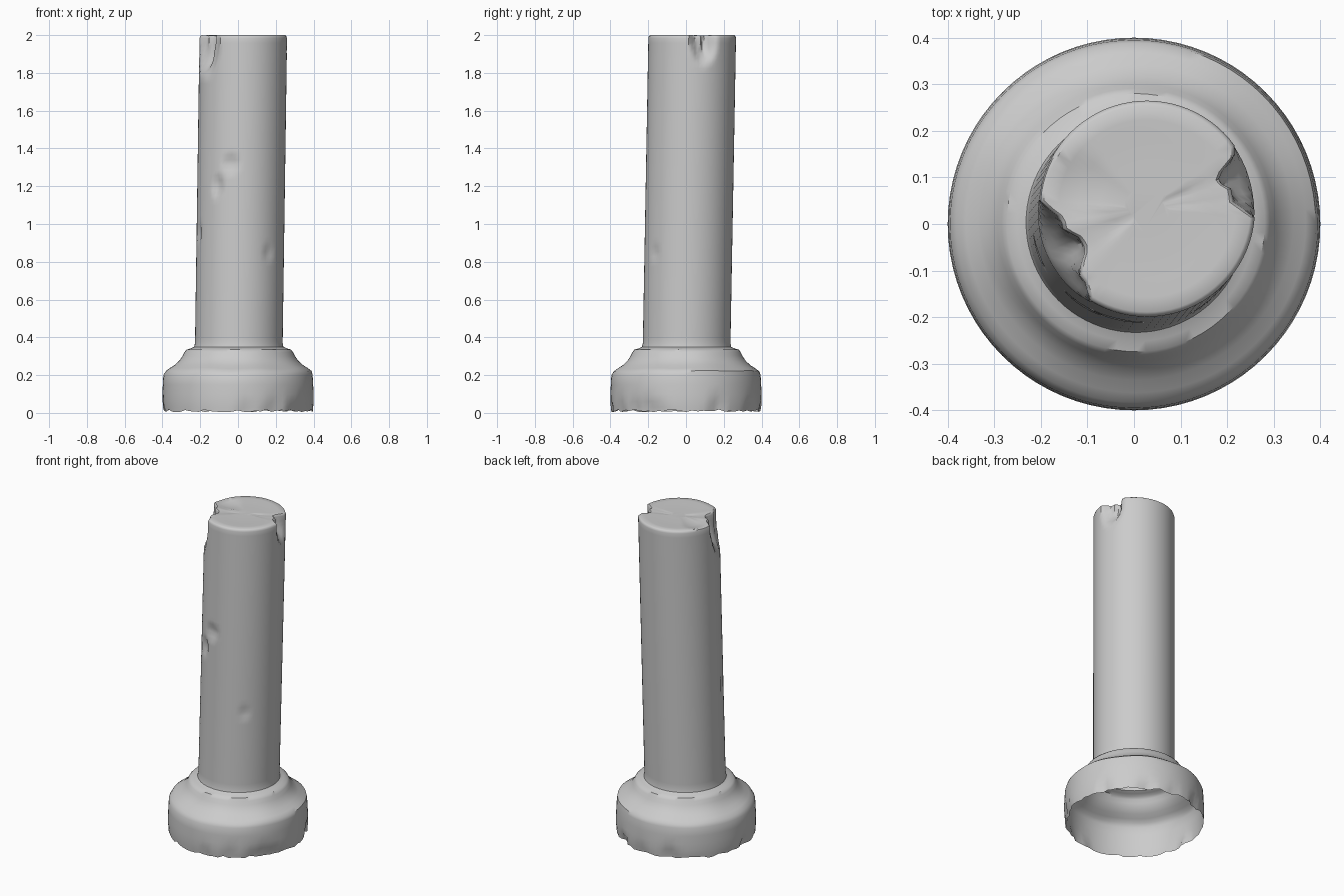
import bpy, bmesh, random
from math import sin, cos, pi, radians, atan2

if "Cube" in bpy.data.objects:
    bpy.data.objects.remove(bpy.data.objects["Cube"])

random.seed(4)
SEG = 80

# Dents: angle (deg), height, angular half-width, vertical half-height, depth as radius fraction
DENTS = [
    (200, 2.02, 24, 0.24, 0.20), (216, 1.97, 22, 0.20, 0.12),   # big broken rim, front left
    (14, 2.02, 18, 0.18, 0.20), (24, 1.96, 10, 0.10, 0.08),     # broken rim, right
    (256, 1.32, 12, 0.05, 0.06), (237, 1.20, 9, 0.06, 0.06),    # small knocks on the front
    (200, 0.95, 7, 0.05, 0.04), (310, 0.85, 9, 0.04, 0.03),
]
# Nicks on the lower edge of the foot
NICKS = [(random.uniform(0, 360), 0.0, random.uniform(5, 9),
          random.uniform(0.05, 0.10), random.uniform(0.02, 0.04)) for _ in range(12)]


def shrink(a, z):
    f = 1.0
    for ang, h, w, hh, depth in DENTS + NICKS:
        d = (a - radians(ang) + pi) % (2 * pi) - pi
        q = (d / radians(w)) ** 2 + ((z - h) / hh) ** 2
        if q < 1:
            f -= depth * min(1.0, 1.5 * (1 - q))
    return f


# Profile from the open foot to the closed top
foot = [(0.396, 0.008), (0.398, 0.03), (0.40, 0.06), (0.40, 0.10), (0.398, 0.15),
        (0.395, 0.20), (0.386, 0.221), (0.365, 0.237), (0.338, 0.254), (0.314, 0.277),
        (0.298, 0.30), (0.288, 0.32), (0.277, 0.335), (0.255, 0.341), (0.236, 0.35)]
shaft = [(0.232, 0.37 + i * (1.985 - 0.37) / 60) for i in range(61)]
cap = [(0.229, 1.995), (0.222, 2.0), (0.19, 2.0), (0.15, 1.998), (0.10, 1.997), (0.05, 1.997)]
profile = foot + shaft + cap

bm = bmesh.new()
rings = []
for k, (r, z) in enumerate(profile):
    lean = max(0.0, (z - 0.34) / 1.66)
    cx, cy = 0.004 + 0.024 * lean, 0.003 + 0.03 * lean
    ring = []
    for j in range(SEG):
        a = 2 * pi * j / SEG
        rr = r * shrink(a, z)
        x, y, h = cx + rr * cos(a), cy + rr * sin(a), z
        if k < 6:                       # foot stays centred
            x, y = rr * cos(a), rr * sin(a)
        if k == 0:                      # worn lower edge
            h = random.uniform(0.004, 0.018)
        elif 6 <= k < len(foot) - 3:    # worn shoulder
            h += 0.004 * sin(3 * a + 1) * sin(5 * a)
        elif z > 1.99:                  # shallow hollow in the top
            q = ((x + 0.12) ** 2 + (y - 0.08) ** 2) / 0.006
            h -= 0.012 * max(0.0, 1 - q) + 0.02 * max(0.0, 1 - shrink(a, z) - 0.1)
        ring.append(bm.verts.new((x, y, h)))
    rings.append(ring)
for low, up in zip(rings, rings[1:]):
    for j in range(SEG):
        n = (j + 1) % SEG
        bm.faces.new((low[j], low[n], up[n], up[j]))
bm.faces.new(rings[-1])

mesh = bpy.data.meshes.new("broken_column")
bm.to_mesh(mesh)
bm.free()
column = bpy.data.objects.new("broken_column", mesh)
bpy.context.collection.objects.link(column)
bpy.context.view_layer.objects.active = column
column.select_set(True)
bpy.ops.object.shade_smooth_by_angle(angle=radians(40))
